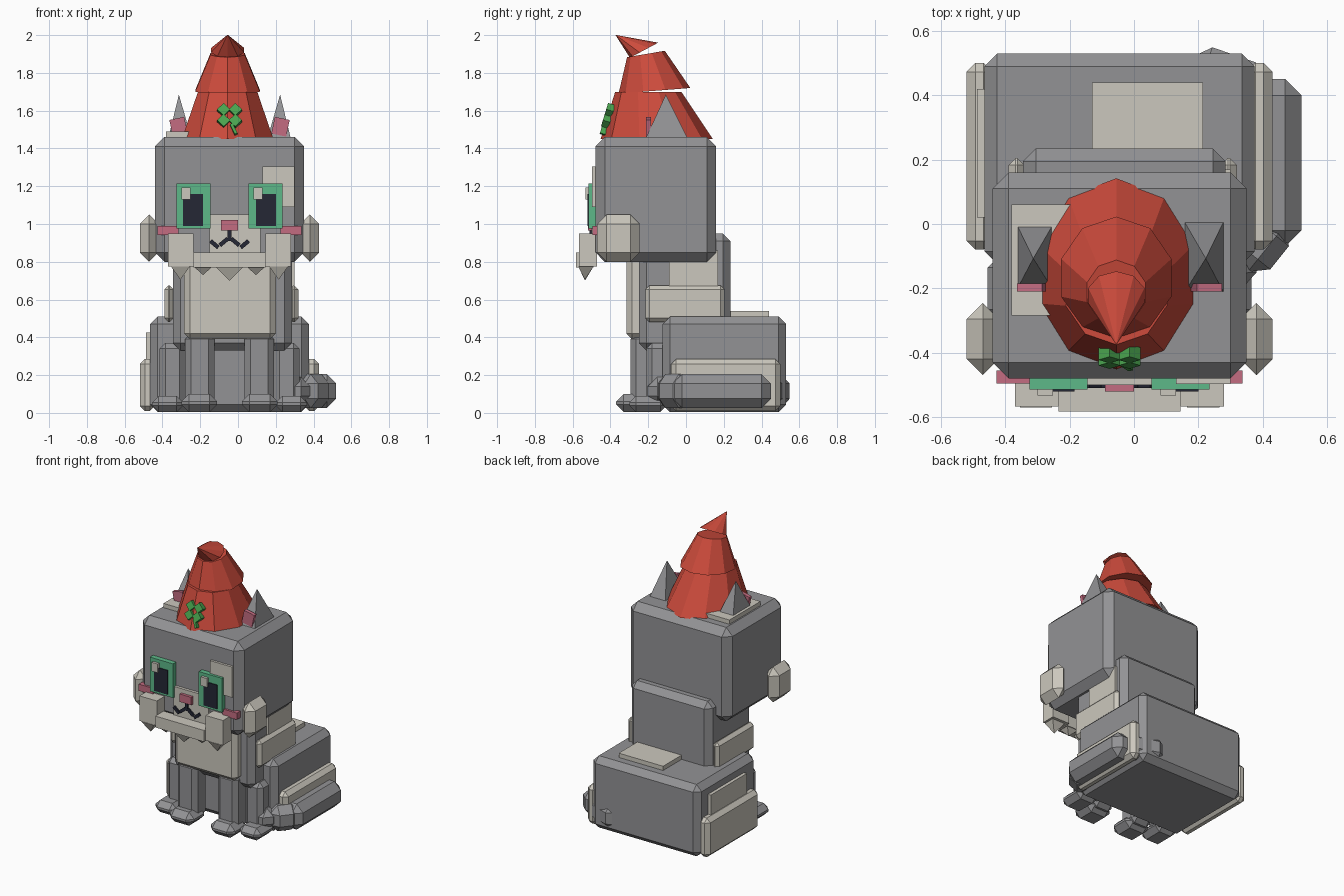
import bpy, bmesh, math
from mathutils import Matrix, Vector

if "Cube" in bpy.data.objects:
    bpy.data.objects.remove(bpy.data.objects["Cube"])


def mat(name, r, g, b):
    m = bpy.data.materials.new(name)
    m.diffuse_color = (r, g, b, 1)
    m.use_nodes = True
    m.node_tree.nodes["Principled BSDF"].inputs["Base Color"].default_value = m.diffuse_color
    return m


GREY = mat("grey fur", .29, .29, .30)
CREAM = mat("cream fur", .60, .575, .51)
RED = mat("red felt", .61, .07, .045)
EYE = mat("eye green", .11, .48, .25)
LEAF = mat("clover green", .07, .38, .08)
PINK = mat("pink", .55, .15, .22)
DARK = mat("dark navy", .018, .02, .035)
CX = -0.045  # the cat's mirror plane


def finish(bm, name, material):
    bmesh.ops.recalc_face_normals(bm, faces=bm.faces)
    me = bpy.data.meshes.new(name)
    bm.to_mesh(me)
    bm.free()
    me.materials.append(material)
    ob = bpy.data.objects.new(name, me)
    bpy.context.collection.objects.link(ob)
    return ob


def block(name, size, matrix, material, bevel=0):
    bm = bmesh.new()
    bmesh.ops.create_cube(bm, size=1)
    bmesh.ops.scale(bm, vec=size, verts=bm.verts)
    if bevel:
        bmesh.ops.bevel(bm, geom=bm.edges[:], offset=bevel, segments=1,
                        affect='EDGES', profile=0.5)
    bmesh.ops.transform(bm, matrix=matrix, verts=bm.verts)
    return finish(bm, name, material)


def box(name, x, y, z, material, bevel=0):
    size = [r[1] - r[0] for r in (x, y, z)]
    mid = [(r[0] + r[1]) / 2 for r in (x, y, z)]
    return block(name, size, Matrix.Translation(mid), material, bevel)


def pair(name, x, y, z, material, bevel=0, cx=CX):
    """Box given on the right, plus its mirror image about cx."""
    box("right_" + name, x, y, z, material, bevel)
    box("left_" + name, (2 * cx - x[1], 2 * cx - x[0]), y, z, material, bevel)


def pyramid(name, x, y, z0, apex, material):
    bm = bmesh.new()
    base = [bm.verts.new((a, b, z0)) for a, b in
            ((x[0], y[0]), (x[1], y[0]), (x[1], y[1]), (x[0], y[1]))]
    top = bm.verts.new(apex)
    bm.faces.new(base)
    for i in range(4):
        bm.faces.new((base[i], base[(i + 1) % 4], top))
    return finish(bm, name, material)


def frustum(name, rings, material, n=10):
    """Two rings given as (centre y, centre z, radius x, radius y, rise to the back)."""
    bm = bmesh.new()
    loops = []
    for cy, cz, rx, ry, rise in rings:
        loops.append([bm.verts.new((CX - .01 + rx * math.cos(a), cy + ry * math.sin(a),
                                    cz + rise * math.sin(a)))
                      for a in (2 * math.pi * (i + .5) / n for i in range(n))])
    for i in range(n):
        j = (i + 1) % n
        bm.faces.new((loops[0][i], loops[0][j], loops[1][j], loops[1][i]))
    bm.faces.new(loops[0])
    bm.faces.new(loops[1])
    return finish(bm, name, material)


# Body masses
box("head", (-.44, .35), (-.48, .16), (.80, 1.46), GREY, .05)
box("torso", (-.345, .285), (-.25, .235), (.33, .95), GREY, .04)
box("hindquarters", (-.465, .375), (-.125, .53), (.005, .51), GREY, .04)
box("chest", (-.285, .20), (-.315, -.22), (.39, .86), CREAM, .03)

# Fur patches on the body
pair("flank", (.27, .32), (-.215, .205), (.48, .675), CREAM, .022, cx=-.035)
box("shoulder_patch", (.25, .30), (-.09, .17), (.60, .86), CREAM)
pair("hip", (.35, .43), (-.08, .50), (.01, .285), CREAM, .027)
box("left_hip_patch", (-.488, -.44), (.02, .42), (.2, .425), CREAM)
box("back_patch", (-.13, .215), (.2, .44), (.49, .54), CREAM)

# Legs and paws
pair("front_leg", (.035, .19), (-.295, -.15), (.03, .42), GREY, .03)
pair("front_paw", (.02, .21), (-.37, -.18), (.005, .10), GREY, .04)
pair("thigh", (.19, .325), (-.21, -.09), (.03, .37), GREY, .03)
pair("hind_paw", (.20, .365), (-.30, -.10), (.005, .09), GREY, .035)

# Tail curling round the right side
tail = [((.17, .49), (.40, .41), .16), ((.425, .45), (.425, -.07), .19),
        ((.45, .02), (.33, -.13), .16), ((.38, -.125), (.19, -.135), .15)]
for i, (p, q, w) in enumerate(tail):
    d = Vector((q[0] - p[0], q[1] - p[1]))
    m = (Matrix.Translation(((p[0] + q[0]) / 2, (p[1] + q[1]) / 2, .115))
         @ Matrix.Rotation(math.atan2(d.y, d.x), 4, 'Z'))
    block(f"tail_{i + 1}", (d.length, w, .18 if i < 3 else .15), m, GREY, .05)

# Head patches, cheeks and beard
box("crown_patch", (-.38, -.14), (-.285, .06), (1.44, 1.49), CREAM)
box("brow_patch", (.13, .30), (-.497, -.45), (1.09, 1.305), CREAM)
pair("cheek_tuft", (.33, .43), (-.47, -.245), (.80, 1.05), CREAM, .05)
pair("beard_side", (.145, .28), (-.567, -.47), (.775, .95), CREAM)
box("beard_front", (-.235, .145), (-.583, -.49), (.77, .85), CREAM)
for i, (dx, w, tip) in enumerate([(-.26, .10, .705), (-.14, .10, .73), (0, .15, .70),
                                  (.14, .10, .73), (.26, .10, .705)]):
    x = CX + dx
    pyramid(f"beard_tuft_{i + 1}", (x - w / 2, x + w / 2), (-.57, -.49), .775,
            (x, -.535, tip), CREAM)

# Face
box("muzzle", (-.15, .12), (-.50, -.45), (.85, 1.05), CREAM)
box("nose", (-.09, 0), (-.52, -.48), (.965, 1.02), PINK)
box("mouth_stem", (-.055, -.035), (-.51, -.49), (.91, .97), DARK)
for i, (dx, z, tilt) in enumerate([(-.08, .893, 40), (-.03, .905, -40),
                                   (.03, .905, 40), (.08, .893, -40)]):
    m = (Matrix.Translation((CX + dx, -.50, z))
         @ Matrix.Rotation(math.radians(tilt), 4, 'Y'))
    block(f"mouth_{i + 1}", (.055, .02, .022), m, DARK)
pair("eye", (.055, .235), (-.515, -.46), (.975, 1.215), EYE)
pair("pupil", (.095, .20), (-.521, -.50), (.99, 1.16), DARK)
for side, x in (("left", -.30), ("right", .083)):
    box(side + "_eye_glint", (x, x + .048), (-.533, -.50), (1.13, 1.192), CREAM)
pair("blush", (.225, .337), (-.495, -.455), (.943, .99), PINK)

# Ears
for side, s in (("right", 1), ("left", -1)):
    x = sorted((CX + s * .2, CX + s * .325))
    pyramid(side + "_ear", x, (-.215, .01), 1.45, (CX + s * .268, -.107, 1.685), GREY)
    m = (Matrix.Translation((CX + s * .27, -.198, 1.515))
         @ Matrix.Rotation(s * math.radians(12), 4, 'Y'))
    block(side + "_inner_ear", (.08, .025, .09), m, PINK)

# Pointed hat in three overlapping tiers, leaning forward
frustum("hat_brim_tier", [(-.155, 1.45, .255, .297, 0), (-.2, 1.70, .165, .175, 0)], RED)
frustum("hat_middle_tier", [(-.167, 1.705, .18, .19, .015), (-.212, 1.90, .095, .1, .017)], RED)
frustum("hat_tip", [(-.222, 1.92, .092, .075, .04), (-.37, 2.0, .003, .003, 0)], RED)

# Clover on the hat front
lean = Matrix.Rotation(math.radians(-17), 4, 'X')
clover = Matrix.Translation((CX, -.412, 1.573)) @ lean
for i, (dx, dz) in enumerate([(-1, -1), (1, -1), (-1, 1), (1, 1)]):
    m = (clover @ Matrix.Translation((dx * .031, 0, dz * .03))
         @ Matrix.Rotation(math.radians(45), 4, 'Y'))
    block(f"clover_leaf_{i + 1}", (.049, .04, .049), m, LEAF)
m = clover @ Matrix.Translation((.022, 0, -.075)) @ Matrix.Rotation(math.radians(-25), 4, 'Y')
block("clover_stem", (.016, .03, .06), m, LEAF)
